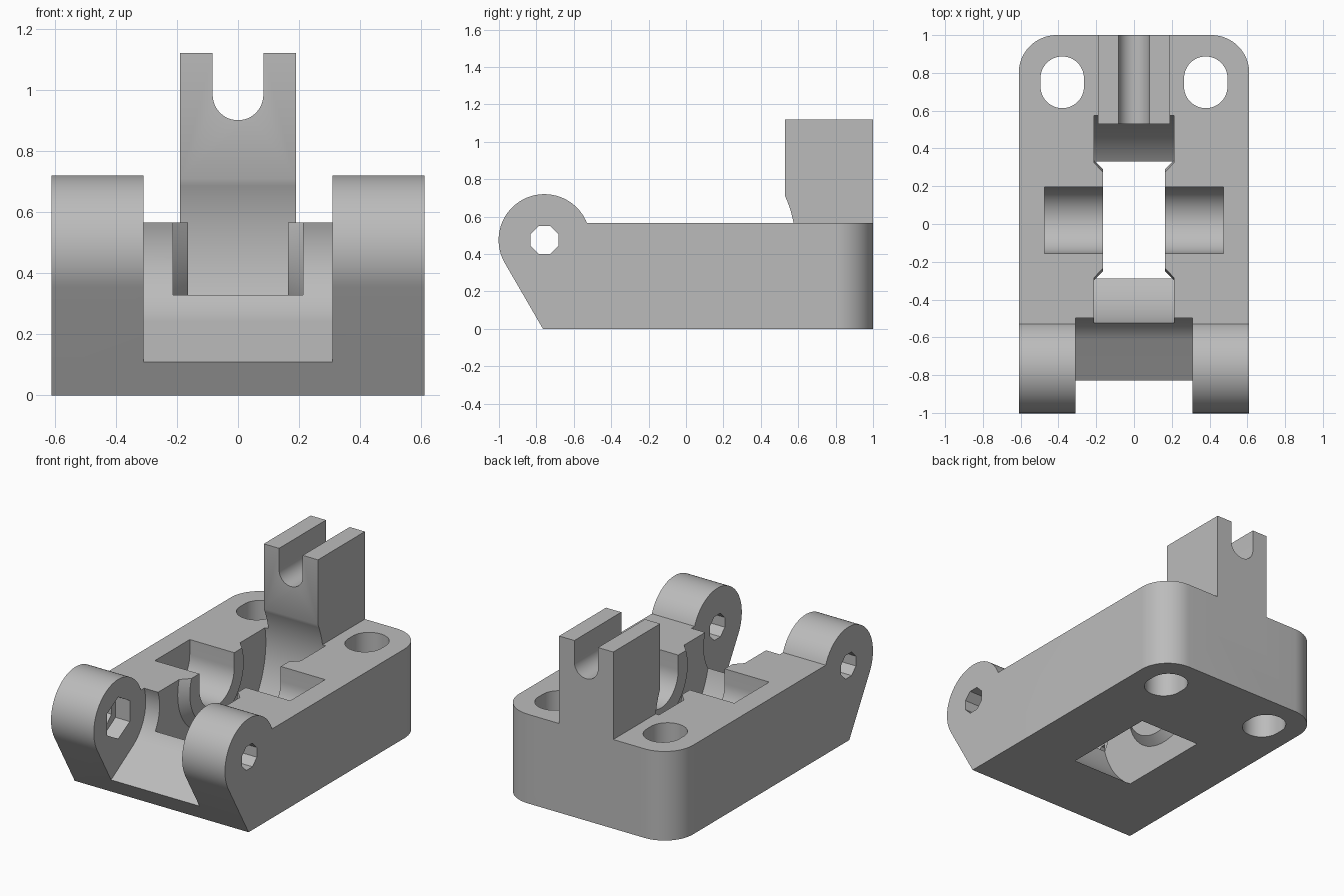
import bpy, bmesh, math
from mathutils import Vector

if "Cube" in bpy.data.objects:
    bpy.data.objects.remove(bpy.data.objects["Cube"])

PIVOT = (-0.757, 0.475)   # hinge pin centre (y, z)
WHEEL = (0.02, 0.47)      # wheel axle centre (y, z)
TOP = 0.565

gray = bpy.data.materials.new("light gray")
gray.diffuse_color = (0.5, 0.5, 0.5, 1)
gray.use_nodes = True
gray.node_tree.nodes["Principled BSDF"].inputs["Base Color"].default_value = gray.diffuse_color


def arc(c, r, a0, a1, n):
    """Points along an arc, in degrees."""
    return [(c[0] + r * math.cos(math.radians(a0 + (a1 - a0) * i / n)),
             c[1] + r * math.sin(math.radians(a0 + (a1 - a0) * i / n)))
            for i in range(n + 1)]


def ring(c, r, n, turn=0):
    return arc(c, r, turn, turn + 360, n)[:-1]


def prism(name, pts, axis, a, b):
    """Extrude a 2D profile along an axis from a to b."""
    def place(p, t):
        return {"x": (t, p[0], p[1]), "y": (p[0], t, p[1]), "z": (p[0], p[1], t)}[axis]
    bm = bmesh.new()
    face = bm.faces.new([bm.verts.new(place(p, a)) for p in pts])
    ext = bmesh.ops.extrude_face_region(bm, geom=[face])["geom"]
    step = Vector(place((0, 0), b - a))
    bmesh.ops.translate(bm, vec=step, verts=[v for v in ext if isinstance(v, bmesh.types.BMVert)])
    return finish(name, bm)


def finish(name, bm):
    bmesh.ops.recalc_face_normals(bm, faces=bm.faces)
    me = bpy.data.meshes.new(name)
    bm.to_mesh(me)
    bm.free()
    me.materials.append(gray)
    ob = bpy.data.objects.new(name, me)
    bpy.context.collection.objects.link(ob)
    return ob


def cone(name, side, x0, r0, x1, r1):
    """Truncated cone around the wheel axle."""
    bm = bmesh.new()
    loops = [[bm.verts.new((side * x, y, z)) for y, z in ring(WHEEL, r, 64)]
             for x, r in ((x0, r0), (x1, r1))]
    for i in range(64):
        j = (i + 1) % 64
        bm.faces.new((loops[0][i], loops[0][j], loops[1][j], loops[1][i]))
    bm.faces.new(loops[0])
    bm.faces.new(loops[1])
    return finish(name, bm)


def combine(target, tool, op="DIFFERENCE"):
    """Apply a boolean and remove the tool."""
    mod = target.modifiers.new("cut", "BOOLEAN")
    mod.operation, mod.solver, mod.object = op, "EXACT", tool
    bpy.context.view_layer.objects.active = target
    bpy.ops.object.modifier_apply(modifier=mod.name)
    bpy.data.objects.remove(tool, do_unlink=True)


# Body: side profile with round hinge lug, slanted nose
lug_end = math.degrees(math.asin((TOP - PIVOT[1]) / 0.245))
profile = [(-0.765, 0), (1, 0), (1, TOP)] + arc(PIVOT, 0.245, lug_end, 210, 48)
body = prism("hinge_body", profile, "x", -0.61, 0.61)

# Rounded rear corners
plan = [(-0.61, -1.1), (0.61, -1.1)] + arc((0.41, 0.8), 0.2, 0, 90, 16) \
    + arc((-0.41, 0.8), 0.2, 90, 180, 16)
combine(body, prism("corner_tool", plan, "z", -0.1, 1.3), "INTERSECT")

# Upright post with U-shaped notch
post = [(-0.19, 0.3), (0.19, 0.3), (0.19, 1.12), (0.083, 1.12)] \
    + arc((0, 0.983), 0.083, 0, -180, 24) + [(-0.083, 1.12), (-0.19, 1.12)]
combine(body, prism("post", post, "y", 0.53, 1), "UNION")

# Clearance between the hinge lugs, running out to the nose on a ramp
slot = [(-1.2, -0.116)] + arc(PIVOT, 0.275, -58.7, 90, 40) + [(-1.2, 0.75)]
combine(body, prism("slot_tool", slot, "x", -0.31, 0.31))

# Wheel well, leaving conical bosses around the axle
well = prism("wheel_well_tool", ring(WHEEL, 0.563, 128), "x", -0.213, 0.213)
for side in (-1, 1):
    combine(well, cone("boss", side, 0.163, 0.27, 0.26, 0.367))
combine(body, well)

# Axle cradle, open at the top
cradle = arc(WHEEL, 0.175, 180, 360, 32) + [(0.195, 0.8), (-0.155, 0.8)]
combine(body, prism("cradle_tool", cradle, "x", -0.475, 0.475))

# Slotted mounting holes
for side in (-1, 1):
    x = side * 0.38
    hole = arc((x, 0.772), 0.115, 0, 180, 24) + arc((x, 0.728), 0.115, 180, 360, 24)
    combine(body, prism("mount_hole_tool", hole, "z", -0.1, 0.8))

# Octagonal pin hole, and a hexagonal nut recess inside the left lug
combine(body, prism("pin_tool", ring(PIVOT, 0.081, 8, 22.5), "x", -0.8, 0.8))
combine(body, prism("nut_tool", ring(PIVOT, 0.133, 6, 30), "x", -0.41, -0.25))

# Smooth the curved faces, keep edges crisp
bpy.ops.object.select_all(action="DESELECT")
body.select_set(True)
bpy.context.view_layer.objects.active = body
bpy.ops.object.shade_smooth_by_angle(angle=math.radians(25))
